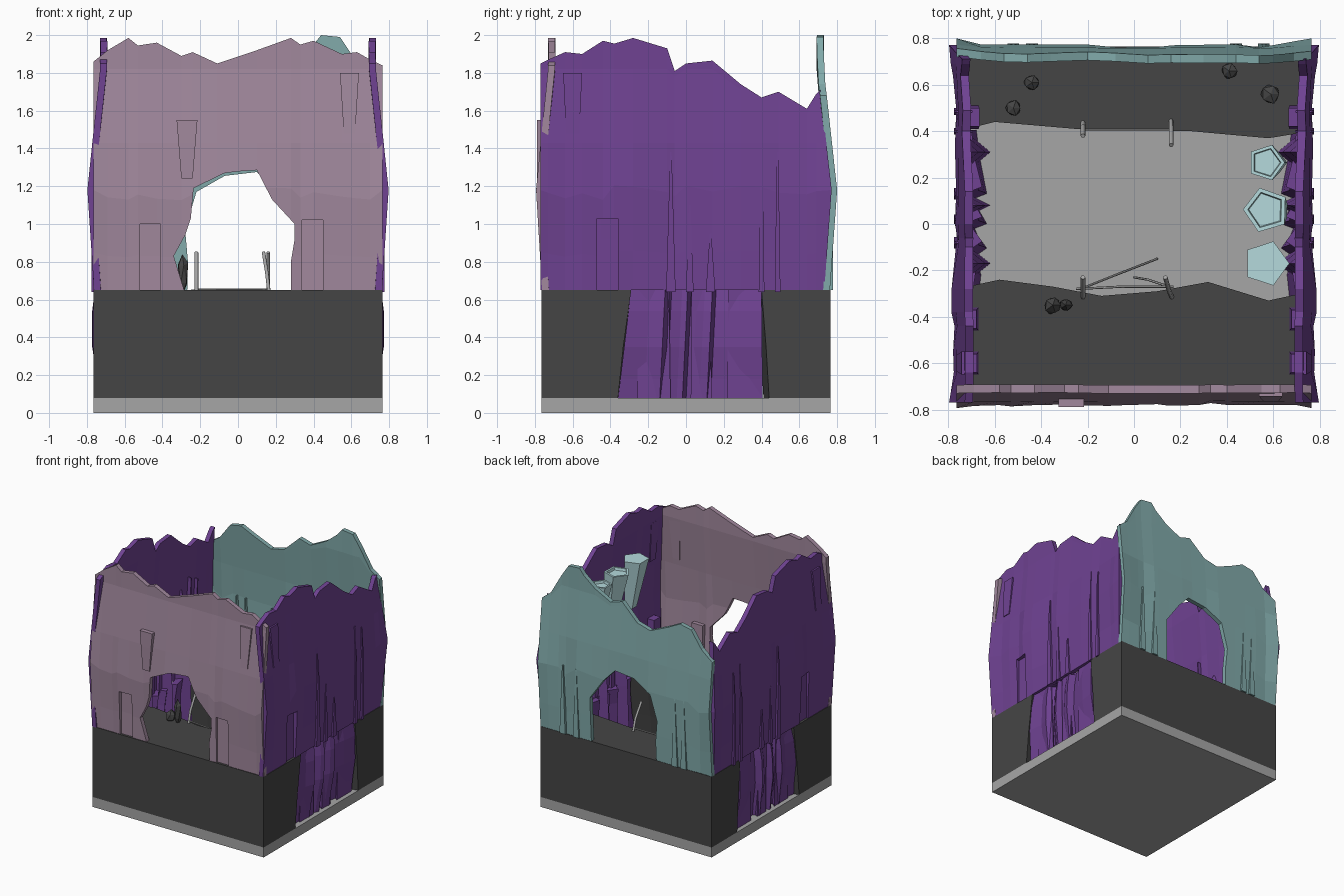
import bpy, bmesh, math, random

if "Cube" in bpy.data.objects:
    bpy.data.objects.remove(bpy.data.objects["Cube"])

random.seed(4)

def material(name, c):
    m = bpy.data.materials.new(name)
    m.diffuse_color = (*c, 1)
    m.use_nodes = True
    m.node_tree.nodes["Principled BSDF"].inputs["Base Color"].default_value = m.diffuse_color
    return m

PURPLE = material("purple_rock", (.16, .055, .29))
MAUVE = material("mauve_rock", (.36, .25, .34))
TEAL = material("teal_rock", (.22, .40, .40))
CRYSTAL = material("pale_teal", (.46, .70, .72))
DARK = material("dark_rock", (.06, .06, .06))
STONE = material("stone", (.38, .38, .38))

# Wall coordinates: u along the wall, d outward distance, z up
PLACE = {"front": lambda u, d, z: (u, -d, z), "back": lambda u, d, z: (u, d, z),
         "right": lambda u, d, z: (d, u, z), "left": lambda u, d, z: (-d, u, z)}

def finish(bm, name, mat=None):
    bmesh.ops.recalc_face_normals(bm, faces=bm.faces)
    me = bpy.data.meshes.new(name)
    bm.to_mesh(me)
    bm.free()
    ob = bpy.data.objects.new(name, me)
    bpy.context.collection.objects.link(ob)
    if mat:
        me.materials.append(mat)
    return ob

def add_loft(bm, rings):
    vs = [[bm.verts.new(p) for p in r] for r in rings]
    n = len(vs[0])
    for a, b in zip(vs, vs[1:]):
        for i in range(n):
            bm.faces.new((a[i], a[(i + 1) % n], b[(i + 1) % n], b[i]))
    bm.faces.new(vs[0])
    bm.faces.new(vs[-1])

def loft(name, rings, mat=None):
    bm = bmesh.new()
    add_loft(bm, rings)
    return finish(bm, name, mat)

def lerp_table(t, x):
    for (x0, y0), (x1, y1) in zip(t, t[1:]):
        if x <= x1:
            return y0 + (y1 - y0) * max(0, x - x0) / (x1 - x0)
    return t[-1][1]

def bulge(side, u):
    """How far each wall swells outward along its length."""
    tables = {"front": [(-.77, .8), (-.3, .7), (.3, .4), (.77, .8)],
              "back": [(-.77, 1), (-.6, .2), (.6, .2), (.77, 1)]}
    return lerp_table(tables.get(side, [(-.77, .9), (-.6, .5), (-.3, .6), (-.08, .1), (.5, .1), (.77, 1)]), u)

def profile(z, b):
    return lerp_table([(.08, .74), (.65, .762), (1.18, .765 + .036 * b), (1.43, .757 + .016 * b),
                       (1.82, .73), (2.1, .73)], z)

def shell(name, grid, side, mat, thick=.036):
    """Closed slab from a grid of (u, d, z) outer points."""
    bm = bmesh.new()
    P = PLACE[side]
    out = [[bm.verts.new(P(u, d, z)) for u, d, z in c] for c in grid]
    inn = [[bm.verts.new(P(u, d - thick, z)) for u, d, z in c] for c in grid]
    n, m = len(grid), len(grid[0])
    for i in range(n - 1):
        for j in range(m - 1):
            for g in (out, inn):
                bm.faces.new((g[i][j], g[i + 1][j], g[i + 1][j + 1], g[i][j + 1]))
        for j in (0, m - 1):
            bm.faces.new((out[i][j], out[i + 1][j], inn[i + 1][j], inn[i][j]))
    for i in (0, n - 1):
        for j in range(m - 1):
            bm.faces.new((out[i][j], out[i][j + 1], inn[i][j + 1], inn[i][j]))
    return finish(bm, name, mat)

def wall_grid(tops, side):
    grid = []
    for k, (u, zt) in enumerate(tops):
        mid = 0 < k < len(tops) - 1
        jit = random.uniform(-.01, .005) if mid else 0
        rows = [.65, .85 + jit * 3, 1.18 + jit * 6, 1.43, min(1.82, zt - .03), zt]
        col = []
        for z in rows:
            d = profile(z, bulge(side, u)) + (jit if .7 < z < 1.4 else jit * .3)
            # side walls end against the leaning back wall
            uu = profile(z, 1) - .03 if side in ("left", "right") and k == len(tops) - 1 else u
            col.append((uu, d, z))
        grid.append(col)
    return grid

def carve(ob, side, holes):
    """Cut openings; each hole is (outline of (u, z), inner d)."""
    bm = bmesh.new()
    for outline, d0 in holes:
        add_loft(bm, [[PLACE[side](u, d, z) for u, z in outline] for d in (d0, .95)])
    cutter = finish(bm, "cutter")
    cutter.hide_render = True
    mod = ob.modifiers.new("cut", 'BOOLEAN')
    mod.operation, mod.solver, mod.object = 'DIFFERENCE', 'EXACT', cutter
    bpy.context.view_layer.objects.active = ob
    bpy.ops.object.modifier_apply(modifier="cut")
    bpy.data.objects.remove(cutter)

def rect(u0, u1, z0, z1):
    return [(u0, z0), (u1, z0), (u1, z1), (u0, z1)]

def wedge(name, side, u, z0, z1, w0, w1, depth, out0, out1, mat):
    """Tapered block following the wall's slope."""
    rings = []
    for z in [z0] + [z for z in (1.18, 1.43) if z0 < z < z1] + [z1]:
        t = (z - z0) / (z1 - z0)
        w, d = (w0 + (w1 - w0) * t) / 2, profile(z, bulge(side, u)) + out0 + (out1 - out0) * t
        rings.append([PLACE[side](u + a, b, z) for a, b in ((-w, d - depth), (w, d - depth), (w, d), (-w, d))])
    return loft(name, rings, mat)

# Base slab and chasm ledges
H = .765
sq = [(-H, -H), (H, -H), (H, H), (-H, H)]
loft("base_slab", [[(x, y, z) for x, y in sq] for z in (0, .08)], STONE)
front_edge = [(H, -.29), (.58, -.33), (.32, -.25), (.1, -.29), (-.14, -.31), (-.35, -.27), (-.58, -.24), (-H, -.28)]
back_edge = [(H, .40), (.58, .37), (.25, .40), (-.25, .41), (-.6, .44), (-H, .40)]
for name, edge, s, sh in (("front_ledge", front_edge, -1, -.07), ("back_ledge", back_edge, 1, .04)):
    loft(name, [[(x, y + k, z) for x, y in edge] + [(-H, s * H, z), (H, s * H, z)]
                for z, k in ((.08, sh), (.35, sh * .6), (.65, 0))], DARK)

# Front wall with archway
front_top = [(-.765, 1.86), (-.69, 1.92), (-.58, 1.985), (-.53, 1.945), (-.43, 1.96), (-.3, 1.89), (-.24, 1.91), (-.11, 1.85),
             (.1, 1.92), (.28, 1.985), (.33, 1.95), (.4, 1.97), (.55, 1.90), (.63, 1.91), (.7, 1.87), (.765, 1.84)]
fw = shell("front_wall", wall_grid(front_top, "front"), "front", MAUVE)
arch = [(-.27, .6), (-.34, .83), (-.28, .94), (-.25, 1.03), (-.235, 1.19), (-.07, 1.27), (.02, 1.28), (.1, 1.285),
        (.18, 1.13), (.30, 1.0), (.30, .92), (.28, .8), (.28, .6)]
carve(fw, "front", [(arch, .6), (rect(-.52, -.41, .6, 1.0), .746), (rect(.34, .45, .6, 1.02), .746)])
wedge("front_sconce", "front", -.27, 1.24, 1.55, .06, .11, .05, .003, .032, MAUVE)
wedge("front_sconce", "front", .59, 1.48, 1.8, .06, .1, .05, .005, .012, MAUVE)

# Back wall with archway
back_top = [(-.765, 1.57), (-.66, 1.64), (-.56, 1.77), (-.46, 1.79), (-.36, 1.74), (-.2, 1.67), (-.08, 1.70), (.06, 1.83),
            (.16, 1.80), (.3, 1.87), (.4, 1.95), (.44, 2.0), (.54, 1.99), (.6, 1.90), (.69, 1.74), (.765, 1.68)]
bw = shell("back_wall", wall_grid(back_top, "back"), "back", TEAL)
back_arch = [(-.27, .6), (-.265, .8), (-.28, .97), (-.22, 1.17), (-.07, 1.255), (.1, 1.275), (.2, 1.17), (.32, 1.0), (.31, .6)]
carve(bw, "back", [(back_arch, .6)])
for u in (-.52, -.44, .44, .56):
    wedge("back_ridge", "back", u, .65, 1.2, .05, .008, .06, .016, .004, TEAL)

# Side walls, mirrored left and right
side_top = [(-.77, 1.85), (-.73, 1.87), (-.64, 1.91), (-.55, 1.9), (-.44, 1.97), (-.38, 1.955), (-.28, 1.985), (-.1, 1.93),
            (-.06, 1.81), (0, 1.85), (.14, 1.865), (.29, 1.74), (.4, 1.67), (.49, 1.70), (.64, 1.61), (.69, 1.69), (.74, 1.71)]
side_grid = wall_grid(side_top, "right")
# Chasm cliff: u and depth of each rib, stepped and leaning with height
cliff_u = [(-.29, 0), (-.19, -.015), (-.11, .01), (-.075, -.04), (-.02, .0), (.01, .012), (.03, -.04), (.1, 0), (.14, .012), (.16, -.04), (.28, -.01), (.40, .005)]
cliff_grid = [[(u + (.66 - z) * (-.12 if u < -.2 else -.05 if u < .2 else .01), .745 + k + step, z)
               for z, step in ((.08, -.02), (.18, -.01), (.35, .015), (.54, .015), (.66, 0))] for u, k in cliff_u]
for side in ("right", "left"):
    w = shell(side + "_wall", side_grid, side, PURPLE)
    carve(w, side, [(rect(-.47, -.36, .6, 1.03), .746)])
    shell(side + "_chasm_cliff", cliff_grid, side, PURPLE, .05)
    wedge(side + "_sconce", side, -.6, 1.48, 1.8, .07, .1, .05, .005, .012, PURPLE)
    for u, zt, wd in ((-.08, 1.38, .05), (.02, 1.1, .04), (.13, .95, .05), (.40, 1.42, .03), (.485, 1.38, .03)):
        wedge(side + "_ridge", side, u, .64, zt, wd, .008, .07, .014, .006, PURPLE)
    # Inward stone shards
    for u, wd, zt in ((-.17, .16, 1.3), (.08, .1, 1.2), (.31, .17, 1.35)):
        P = PLACE[side]
        loft(side + "_inner_shard", [[P(u - wd / 2 * k, d + .05, z), P(u + wd / 2 * k, d + .05, z), P(u, d + .05 - .1 * k, z)]
             for z, k, d in ((.08, 1.1, .68), (.65, 1, .69), (1.1, .7, .69), (zt, .1, .68))], PURPLE)
    # Inner backs of the wall niches
    for u in (-.6, -.41, .46):
        wedge(side + "_niche_back", side, u, .65, 1.02, .1, .08, .07, -.022, -.03, PURPLE)
for u in (-.465, .395):
    wedge("front_niche_back", "front", u, .65, 1.01, .11, .1, .04, -.022, -.03, MAUVE)

# Pentagonal crystal brackets high on the right wall
def penta(cx, cy, r, z, rot):
    return [(cx + r * math.cos(rot + i * math.tau / 5), cy + r * math.sin(rot + i * math.tau / 5), z) for i in range(5)]

for cy, r, lip, zt, rot in ((.265, .08, 1, 1.66, 0), (.06, .1, 1, 1.68, .6), (-.17, .1, 0, 1.7, 0)):
    rings = [penta(.62, cy, r * .5, 1.3, rot), penta(.57, cy, r, zt, rot)]
    if lip:
        rings += [penta(.57, cy, r * .8, zt, rot), penta(.57, cy, r * .75, zt - .02, rot)]
    loft("crystal_bracket", rings, CRYSTAL)

# Loose boulders and standing stones
def rock(x, y, r, h):
    bm = bmesh.new()
    bmesh.ops.create_icosphere(bm, subdivisions=1, radius=r)
    for v in bm.verts:
        v.co *= random.uniform(.85, 1.1)
        v.co.z *= h / r
    bmesh.ops.translate(bm, verts=bm.verts, vec=(x, y, .65 + h * .7))
    finish(bm, "boulder", DARK)

for x, y, r, h in ((-.44, .61, .038, .03), (-.52, .50, .038, .03), (.41, .66, .038, .03), (.59, .56, .045, .035),
                   (-.35, -.35, .042, .05), (-.295, -.35, .032, .12)):
    rock(x, y, r, h)

# Broken rope bridge: posts and ropes
def tube(name, pts, r):
    cu = bpy.data.curves.new(name, 'CURVE')
    cu.dimensions, cu.bevel_depth, cu.bevel_resolution, cu.use_fill_caps = '3D', r, 1, True
    cu.materials.append(STONE)
    sp = cu.splines.new('POLY')
    sp.points.add(len(pts) - 1)
    for p, co in zip(sp.points, pts):
        p.co = (*co, 1)
    bpy.context.collection.objects.link(bpy.data.objects.new(name, cu))

for x, y, lx, ly in ((-.22, -.32, 0, .09), (.165, -.32, -.03, .09), (-.22, .44, 0, -.06), (.16, .45, 0, -.11)):
    tube("bridge_post", [(x, y, .63), (x + lx * .4, y + ly * .3, .74), (x + lx, y + ly, .85)], .01)
for pts in ([(-.23, .405, .655), (.17, .405, .655)], [(-.25, -.28, .65), (-.05, -.27, .63), (.17, -.27, .65)],
            [(-.23, -.28, .64), (-.08, -.22, .4), (.1, -.15, .1)], [(.15, -.27, .64), (.06, -.24, .45), (0, -.23, .2)]):
    tube("bridge_rope", pts, .005)
